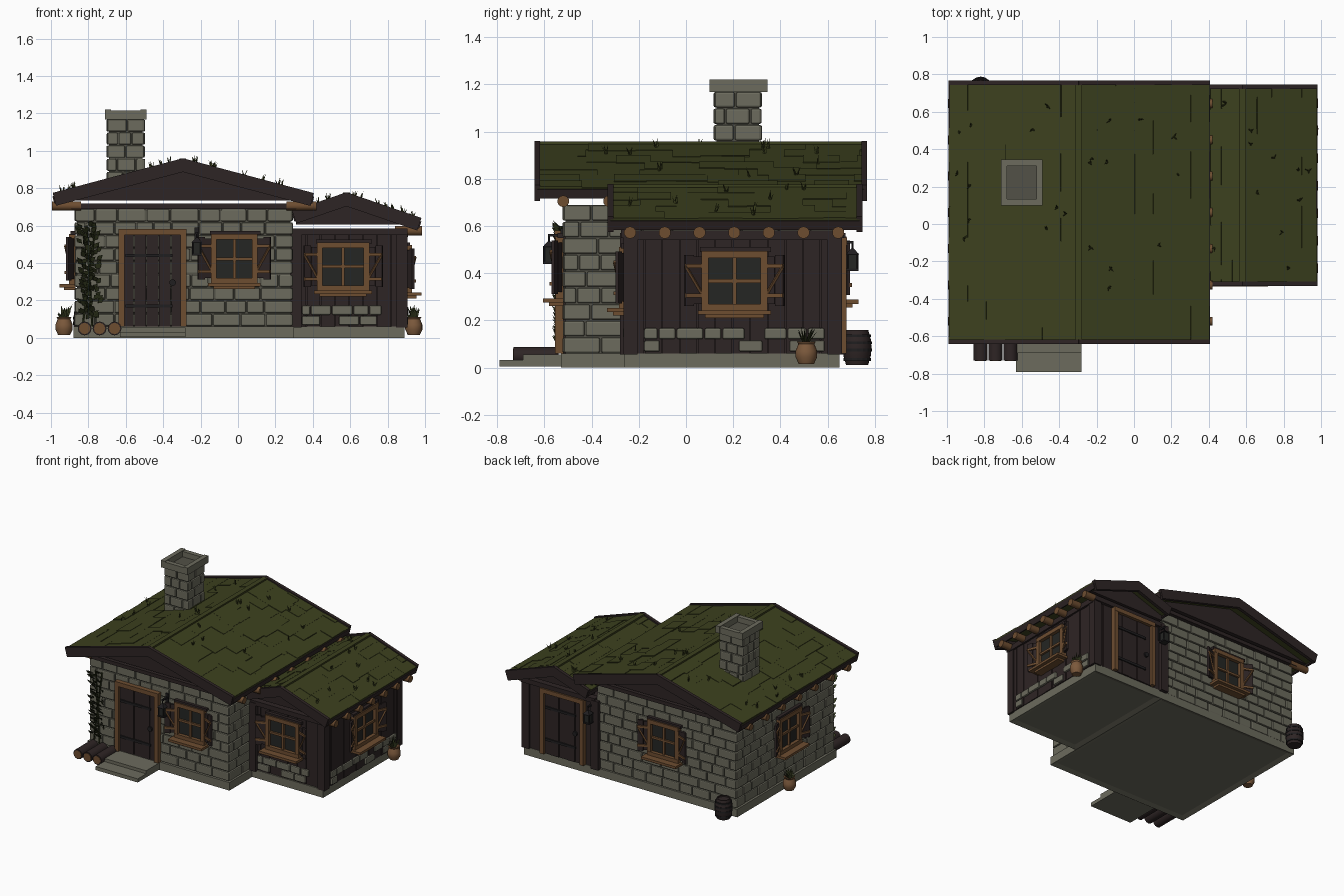
import bpy, bmesh, random
from math import pi, cos, tan, sin
from mathutils import Matrix, Vector

random.seed(4)
cube = bpy.data.objects.get("Cube")
if cube:
    bpy.data.objects.remove(cube)

COLOURS = {
    "stone": (0.15, 0.147, 0.11), "mortar": (0.085, 0.083, 0.063),
    "moss": (0.045, 0.052, 0.013), "dark_wood": (0.027, 0.018, 0.018),
    "timber": (0.155, 0.075, 0.03), "glass": (0.018, 0.019, 0.017),
    "iron": (0.014, 0.013, 0.014), "clay": (0.2, 0.1, 0.045),
    "leaf": (0.03, 0.037, 0.012),
}
MATS = {}
for key, rgb in COLOURS.items():
    m = bpy.data.materials.new(key)
    m.use_nodes = True
    m.diffuse_color = (*rgb, 1)
    bsdf = m.node_tree.nodes["Principled BSDF"]
    bsdf.inputs["Base Color"].default_value = (*rgb, 1)
    bsdf.inputs["Roughness"].default_value = 0.9
    MATS[key] = m

T = lambda x, y, z=0: Matrix.Translation((x, y, z))
R = lambda a, axis="Z": Matrix.Rotation(a, 4, axis)
I = Matrix.Identity(4)
parts = {}


def part(name, mat):
    return parts.setdefault(name, (bmesh.new(), mat))[0]


def box(name, mat, lo, hi, M=I):
    lo, hi = Vector(lo), Vector(hi)
    bmesh.ops.create_cube(part(name, mat), size=1,
                          matrix=M @ Matrix.Translation((lo + hi) / 2) @ Matrix.Diagonal((*(hi - lo), 1)))


def rod(name, mat, a, b, r, r2=None, sides=10, M=I):
    a, b = Vector(a), Vector(b)
    turn = (b - a).to_track_quat("Z", "Y").to_matrix().to_4x4()
    bmesh.ops.create_cone(part(name, mat), cap_ends=True, segments=sides, radius1=r,
                          radius2=r if r2 is None else r2, depth=(b - a).length,
                          matrix=M @ Matrix.Translation((a + b) / 2) @ turn)


def prism(name, mat, pts, y0, y1):
    bm = part(name, mat)
    rings = [[bm.verts.new((x, y, z)) for x, z in pts] for y in (y0, y1)]
    for ring in rings:
        bm.faces.new(ring)
    for i in range(len(pts)):
        j = (i + 1) % len(pts)
        bm.faces.new((rings[0][i], rings[0][j], rings[1][j], rings[1][i]))


def lathe(name, mat, profile, x, y):
    bm = part(name, mat)
    vs = [bm.verts.new((x + r, y, z)) for r, z in profile]
    es = [bm.edges.new(p) for p in zip(vs, vs[1:])]
    bmesh.ops.spin(bm, geom=vs + es, cent=(x, y, 0), axis=(0, 0, 1), angle=2 * pi, steps=16, use_merge=True)
    bmesh.ops.remove_doubles(bm, verts=bm.verts[:], dist=0.0001)


def leaf(name, base, tip, width):
    bm = part(name, "leaf")
    a, b = Vector(base), Vector(tip)
    side = (b - a).cross(Vector((0.2, 1, 0.1))).normalized() * width
    mid = a.lerp(b, 0.45) + Vector((0, -0.006, 0))
    bm.faces.new([bm.verts.new(p) for p in (a, mid + side, b, mid - side)])


def stones(name, M, u0, u1, z0, z1, rows, keep=1.0, length=0.13, out=0.0):
    h = (z1 - z0) / rows
    for row in range(rows):
        u = u0
        while u < u1 - 0.01:
            end = u + length * random.uniform(0.7, 1.25) * (0.6 if row % 2 and u == u0 else 1)
            end = u1 if u1 - end < length * 0.4 else end
            if random.random() < keep:
                box(name, "stone", (u + 0.003, -out - random.uniform(0, 0.004), z0 + row * h + 0.003),
                    (end - 0.003, 0.03, z0 + (row + 1) * h - 0.003), M)
            u = end


def planks(name, M, u0, u1, z0, z1, n, thick=0.03, front=0.0):
    w = (u1 - u0) / n
    for i in range(n):
        box(name, "dark_wood", (u0 + i * w + 0.002, front - 0.003 * (i % 2), z0),
            (u0 + (i + 1) * w - 0.002, front + thick, z1), M)


def window(side, M, u, z0, z1, half=0.125):
    f, s = side + "_window_frame", side + "_shutters"
    box(side + "_window_glass", "glass", (u - half, -0.008, z0), (u + half, 0.01, z1), M)
    for k in (-1, 1):
        box(f, "timber", (u + k * half - 0.015, -0.032, z0), (u + k * half + 0.015, 0, z1), M)
    for z in (z0, z1):
        box(f, "timber", (u - half - 0.015, -0.034, z - 0.015), (u + half + 0.015, 0, z + 0.015), M)
    box(f, "timber", (u - 0.008, -0.022, z0), (u + 0.008, 0, z1), M)
    box(f, "timber", (u - half, -0.022, (z0 + z1) / 2 - 0.008), (u + half, 0, (z0 + z1) / 2 + 0.008), M)
    box(side + "_window_sill", "timber", (u - half - 0.03, -0.085, z0 - 0.03), (u + half + 0.03, 0, z0 - 0.012), M)
    box(side + "_window_sill", "timber", (u - half, -0.06, z0 - 0.045), (u + half, 0, z0 - 0.03), M)
    box(side + "_window_lintel", "dark_wood", (u - half - 0.02, -0.025, z1 + 0.01), (u + half + 0.03, 0, z1 + 0.03), M)
    for k in (-1, 1):
        S = M @ T(u + k * (half + 0.012), -0.012) @ R(-0.4 * k)
        for i in range(2):
            a, b = sorted((k * (0.04 * i + 0.001), k * (0.04 * i + 0.039)))
            box(s, "dark_wood", (a, -0.007, z0 + 0.015 - 0.008 * i), (b, 0.007, z1 + 0.008 * i - 0.01), S)
        for z in (z0 + 0.05, z1 - 0.05):
            box(side + "_shutter_braces", "timber", (min(0, k * 0.08), -0.016, z - 0.008),
                (max(0, k * 0.08), -0.006, z + 0.008), S)
        rod(side + "_shutter_braces", "timber", (0, -0.011, z0 + 0.05), (k * 0.08, -0.011, z1 - 0.05), 0.007, sides=4, M=S)


def door(side, M, u, z0, z1, half=0.165):
    planks(side + "_door", M, u - half, u + half, z0, z1, 5, 0.025, -0.014)
    for k in (-1, 1):
        box(side + "_door_frame", "timber", (u + k * half - 0.016, -0.035, z0), (u + k * half + 0.016, 0, z1), M)
    box(side + "_door_frame", "timber", (u - half - 0.016, -0.037, z1 - 0.02), (u + half + 0.016, 0, z1 + 0.012), M)
    for z in (z0 + 0.11, z1 - 0.13):
        box(side + "_door_hinges", "iron", (u - half + 0.02, -0.024, z - 0.009), (u + half * 0.65, -0.012, z + 0.009), M)
    c = M @ T(u + half * 0.65, -0.026, (z0 + z1) / 2 - 0.02) @ R(pi / 2, "X")
    bmesh.ops.create_cone(part(side + "_door_knob", "iron"), cap_ends=True, segments=10, radius1=0.018, radius2=0.018, depth=0.012, matrix=c)


def lantern(side, M, u, z):
    n = side + "_lantern"
    box(n, "iron", (u - 0.012, -0.012, z + 0.04), (u + 0.012, 0, z + 0.15), M)
    box(n, "iron", (u - 0.006, -0.065, z + 0.115), (u + 0.006, 0, z + 0.127), M)
    rod(n, "iron", (u, -0.06, z + 0.08), (u, -0.06, z + 0.12), 0.004, M=M)
    rod(n, "iron", (u, -0.06, z + 0.07), (u, -0.06, z + 0.095), 0.04, 0.008, 4, M @ T(u, -0.06) @ R(pi / 4) @ T(-u, 0.06))
    box(n, "iron", (u - 0.026, -0.086, z), (u + 0.026, -0.034, z + 0.01), M)
    box(side + "_lantern_pane", "glass", (u - 0.02, -0.08, z), (u + 0.02, -0.04, z + 0.075), M)
    for a in (-1, 1):
        for b in (-1, 1):
            rod(n, "iron", (u + a * 0.021, -0.06 + b * 0.021, z), (u + a * 0.021, -0.06 + b * 0.021, z + 0.075), 0.004, sides=4, M=M)


def roof(name, cx, xl, xr, y0, y1, zr, a, rows, base, wall_ys, tufts):
    yc, h = (y0 + y1) / 2, (y1 - y0) / 2
    for s, reach in ((1, xr - cx), (-1, cx - xl)):
        M = T(cx, yc, zr) @ R(0 if s > 0 else pi) @ R(a, "Y")
        L = reach / cos(a)
        box(name + "_roof_deck", "moss", (0, -h, -0.04), (L, h, -0.012), M)
        # overlapping mossy shingles
        for r in range(rows):
            v = -h + 0.012
            while v < h - 0.02:
                end = min(v + random.uniform(0.07, 0.26), h - 0.012)
                low = min(L, L * (r + 1) / rows + random.uniform(-0.008, 0.02))
                box(name + "_shingles", "moss", (L * r / rows, v, -0.014), (low, end, -0.003 - random.uniform(0, 0.006)), M)
                v = end
        for e in (-1, 1):
            box(name + "_barge_boards", "dark_wood", (0, e * h - 0.012, -0.068), (L, e * h + 0.012, 0.003), M)
        box(name + "_eave_board", "dark_wood", (L - 0.008, -h, -0.055), (L + 0.006, h, -0.015), M)
        for i in range(tufts):
            p = M @ Vector((random.uniform(0.02, L * 0.95), random.uniform(-h, h) * 0.9, -0.012))
            for k in range(4):
                lean = Vector((random.uniform(-1, 1) * 0.02, random.uniform(-1, 1) * 0.02, random.uniform(0.03, 0.05)))
                rod(name + "_roof_grass", "moss", p, p + lean, 0.006, 0, 3)
    box(name + "_ridge_cap", "moss", (cx - 0.018, y0 + 0.012, zr - 0.012), (cx + 0.018, y1 - 0.012, zr + 0.001))
    top, t = zr - 0.03, tan(a)
    pts = [(xl + 0.02, base), (xl + 0.02, max(base + 0.002, top - (cx - xl) * t)), (cx, top),
           (xr - 0.02, max(base + 0.002, top - (xr - cx) * t)), (xr - 0.02, base)]
    for y in wall_ys:
        prism(name + "_gable", "dark_wood", pts, y - 0.015, y + 0.015)


# wall frames: local x runs along the wall, local -y points outward
front, left = T(0, -0.52), T(-0.87, 0) @ R(-pi / 2)
back, right = T(0, 0.645) @ R(pi), T(0.29, 0) @ R(pi / 2)
annex_front, annex_right = T(0, -0.25), T(0.895, 0) @ R(pi / 2)

# foundation with recessed underside
for n, lo, hi in (("main", (-0.88, -0.53, 0), (0.3, 0.65, 0.06)), ("annex", (0.3, -0.26, 0), (0.89, 0.65, 0.06))):
    box(n + "_foundation", "stone", lo, hi)
    bm = part(n + "_foundation", "stone")
    bm.normal_update()
    low = [f for f in bm.faces if f.normal.z < -0.9]
    bmesh.ops.inset_region(bm, faces=low, thickness=0.05, depth=0)
    bmesh.ops.translate(bm, verts=low[0].verts[:], vec=(0, 0, 0.012))
box("lower_step", "stone", (-0.63, -0.79, 0.005), (-0.28, -0.52, 0.032))
box("upper_step", "stone", (-0.63, -0.69, 0.032), (-0.28, -0.52, 0.055))

# main stone walls
box("main_wall_core", "mortar", (-0.86, -0.51, 0.05), (0.28, 0.635, 0.69))
for M, a, b in ((front, -0.87, 0.29), (back, -0.29, 0.87), (left, -0.645, 0.52), (right, -0.52, 0.645)):
    stones("main_wall_stones", M, a, b, 0.06, 0.69, 9)
for y in (-0.52, 0.645):
    box("main_tie_beams", "dark_wood", (-0.89, y - 0.02, 0.69), (0.31, y + 0.02, 0.717))

# timber annex
box("annex_wall_core", "dark_wood", (0.28, -0.24, 0.05), (0.885, 0.635, 0.56))
planks("annex_siding", annex_front, 0.29, 0.895, 0.06, 0.56, 8)
planks("annex_siding", annex_right, -0.25, 0.645, 0.06, 0.56, 12)
planks("annex_siding", back, -0.895, -0.29, 0.06, 0.56, 8)
for x, y in ((0.31, -0.25), (0.875, -0.235), (0.875, 0.63), (0.29, 0.645)):
    box("annex_corner_posts", "dark_wood", (x - 0.03, y - 0.03, 0.055), (x + 0.03, y + 0.03, 0.57))
for y in (-0.25, 0.645):
    box("annex_tie_beams", "dark_wood", (0.29, y - 0.025, 0.55), (0.905, y + 0.025, 0.585))
box("annex_side_beam", "dark_wood", (0.87, -0.25, 0.54), (0.91, 0.645, 0.58))
stones("annex_base_stones", annex_front, 0.34, 0.84, 0.065, 0.175, 2, 0.75, 0.1, 0.012)
stones("annex_base_stones", annex_right, -0.18, 0.59, 0.065, 0.17, 2, 0.75, 0.1, 0.012)

# roofs and projecting log rafters
roof("main", -0.295, -0.99, 0.405, -0.63, 0.755, 0.957, 0.26, 7, 0.735, (-0.53, 0.655), 11)
roof("annex", 0.58, 0.29, 0.98, -0.32, 0.735, 0.775, 0.33, 5, 0.605, (-0.255, 0.65), 9)
for i in range(7):
    y = -0.52 + i * 0.194
    rod("main_rafters", "timber", (-0.995, y, 0.705), (-0.84, y, 0.705), 0.025)
    rod("main_rafters", "timber", (0.26, y, 0.705), (0.42, y, 0.705), 0.025)
    y = -0.237 + i * 0.147
    rod("annex_rafters", "timber", (0.84, y, 0.572), (0.985, y, 0.572), 0.026)

# chimney
box("chimney_core", "mortar", (-0.69, 0.13, 0.8), (-0.51, 0.31, 1.175))
for i in range(4):
    stones("chimney_stones", T(-0.6, 0.22) @ R(i * pi / 2) @ T(0, -0.1), -0.1, 0.1, 0.82, 1.17, 5, 1, 0.09)
for k in (-1, 1):
    box("chimney_cap", "stone", (-0.6 + k * 0.095 - 0.017, 0.1, 1.168), (-0.6 + k * 0.095 + 0.017, 0.345, 1.22))
    box("chimney_cap", "stone", (-0.69, 0.222 + k * 0.105 - 0.017, 1.168), (-0.51, 0.222 + k * 0.105 + 0.017, 1.215))

# doors, windows and lanterns
door("front", front, -0.457, 0.06, 0.57)
door("back", back, -0.56, 0.06, 0.54)
window("front", front, -0.02, 0.305, 0.54, 0.11)
window("annex_front", annex_front, 0.562, 0.265, 0.495)
window("annex_right", annex_right, 0.205, 0.255, 0.48)
window("left", left, -0.04, 0.3, 0.54, 0.115)
window("back", back, 0.28, 0.3, 0.54, 0.115)
lantern("front", front, -0.22, 0.44)
lantern("back", back, -0.32, 0.41)

# firewood, barrel and potted plants
for x in (-0.82, -0.74, -0.66):
    rod("firewood", "dark_wood", (x, -0.73, 0.05), (x, -0.54, 0.05), 0.037, sides=12)
    rod("firewood_ends", "timber", (x, -0.733, 0.05), (x, -0.72, 0.05), 0.03, sides=12)
lathe("barrel", "dark_wood", [(0, 0.012), (0.047, 0.012), (0.058, 0.05), (0.061, 0.085), (0.058, 0.12), (0.047, 0.16), (0.04, 0.16), (0.04, 0.15), (0, 0.15)], -0.82, 0.725)
for z in (0.035, 0.075, 0.105, 0.135):
    rod("barrel_hoops", "iron", (-0.82, 0.725, z - 0.006), (-0.82, 0.725, z + 0.006), 0.063 if 0.05 < z < 0.12 else 0.058, sides=16)
for x, y in ((0.94, 0.51), (-0.93, 0.1)):
    lathe("flower_pots", "clay", [(0, 0.015), (0.032, 0.015), (0.046, 0.045), (0.046, 0.07), (0.034, 0.1), (0.04, 0.11), (0.03, 0.11), (0.028, 0.095), (0, 0.095)], x, y)
    for i in range(16):
        a, d = i * 2.4, random.uniform(0.015, 0.05)
        leaf("potted_leaves", (x, y, 0.09), (x + d * cos(a), y + d * sin(a), random.uniform(0.13, 0.18)), 0.009)

# climbing ivy
for k in (-0.03, 0.02):
    rod("ivy_stems", "leaf", (-0.8 + k, -0.53, 0.06), (-0.79 - k, -0.53, 0.6), 0.006, sides=5)
for i in range(110):
    z = 0.1 + 0.5 * i / 110
    x = -0.795 + random.uniform(-0.045, 0.045)
    d = random.choice((-1, 1)) * random.uniform(0.02, 0.035)
    leaf("ivy_leaves", (x, -0.53, z), (x + d, -0.555 - random.uniform(0, 0.015), z + 0.03), 0.013)

# turn every part into an object
ROUND = ("barrel", "flower_pots", "main_rafters", "annex_rafters", "firewood")
for name, (bm, mat) in parts.items():
    bmesh.ops.recalc_face_normals(bm, faces=bm.faces[:])
    mesh = bpy.data.meshes.new(name)
    bm.to_mesh(mesh)
    bm.free()
    mesh.materials.append(MATS[mat])
    ob = bpy.data.objects.new(name, mesh)
    bpy.context.collection.objects.link(ob)
    if name.endswith("_stones"):
        bev = ob.modifiers.new("worn_edges", "BEVEL")
        bev.width, bev.segments = 0.007, 2
    if name in ROUND:
        bpy.ops.object.select_all(action="DESELECT")
        ob.select_set(True)
        bpy.context.view_layer.objects.active = ob
        bpy.ops.object.shade_smooth_by_angle(angle=0.7)
